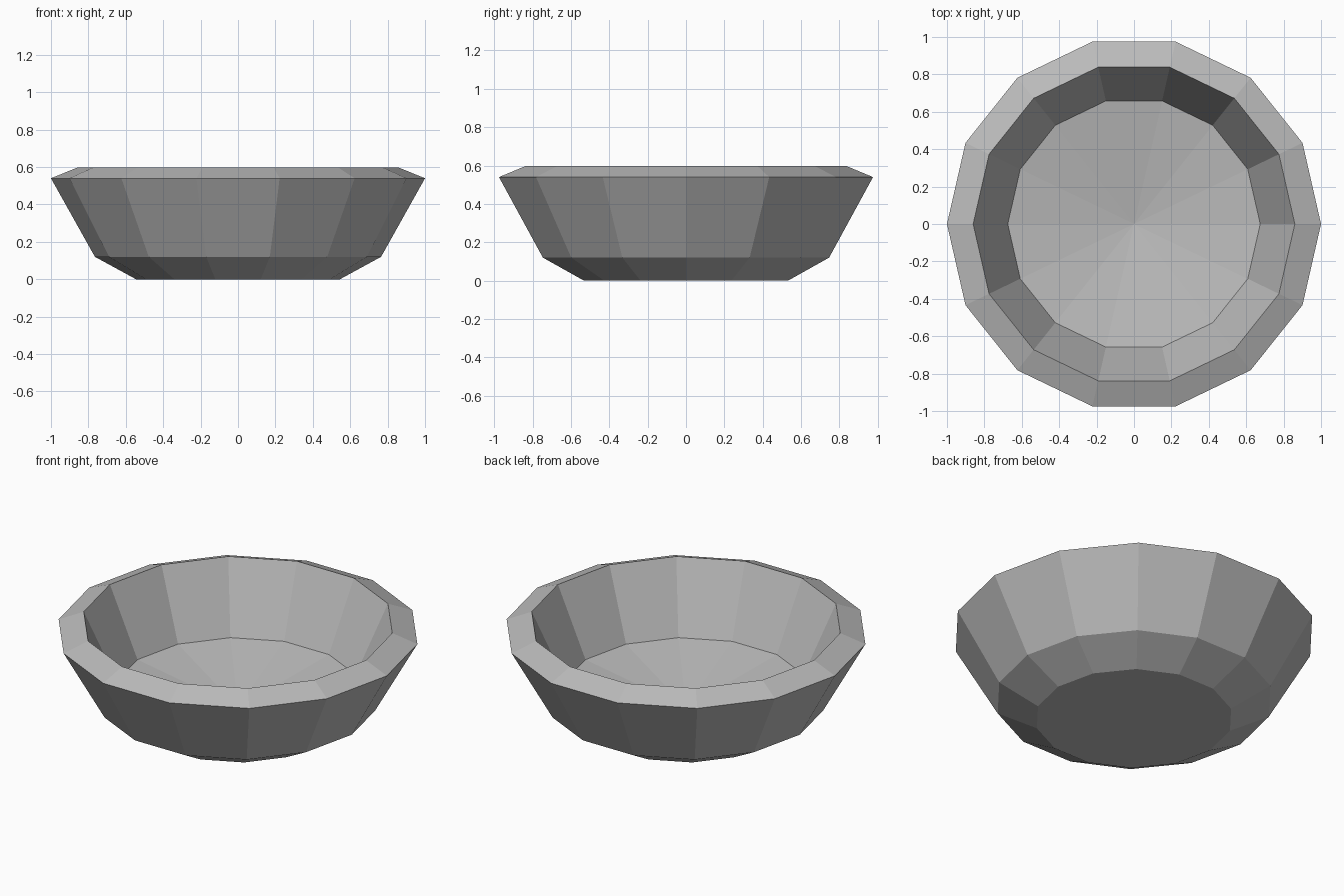
import bpy
import bmesh
from math import cos, sin, tau

cube = bpy.data.objects.get("Cube")
if cube:
    bpy.data.objects.remove(cube, do_unlink=True)

SIDES = 14

grey = bpy.data.materials.new("bowl grey")
grey.use_nodes = True
colour = (0.5, 0.5, 0.5, 1)
grey.diffuse_color = colour
grey.node_tree.nodes["Principled BSDF"].inputs["Base Color"].default_value = colour

# Radius and height, from the foot up the outside, over the rim and down inside
profile = [(0.545, 0), (0.765, 0.12), (1, 0.54), (0.86, 0.597), (0.675, 0.19)]

bm = bmesh.new()
rings = [[bm.verts.new((r * cos(tau * i / SIDES), r * sin(tau * i / SIDES), z))
          for i in range(SIDES)] for r, z in profile]

# Walls and rim
for low, high in zip(rings, rings[1:]):
    for i in range(SIDES):
        j = (i + 1) % SIDES
        bm.faces.new((low[i], low[j], high[j], high[i]))

# Flat foot and shallow dished floor
bm.faces.new(list(reversed(rings[0])))
centre = bm.verts.new((0, 0, 0.08))
for i in range(SIDES):
    bm.faces.new((rings[-1][i], rings[-1][(i + 1) % SIDES], centre))

bmesh.ops.recalc_face_normals(bm, faces=bm.faces)
mesh = bpy.data.meshes.new("bowl")
bm.to_mesh(mesh)
bm.free()
mesh.materials.append(grey)
bowl = bpy.data.objects.new("bowl", mesh)
bpy.context.collection.objects.link(bowl)
